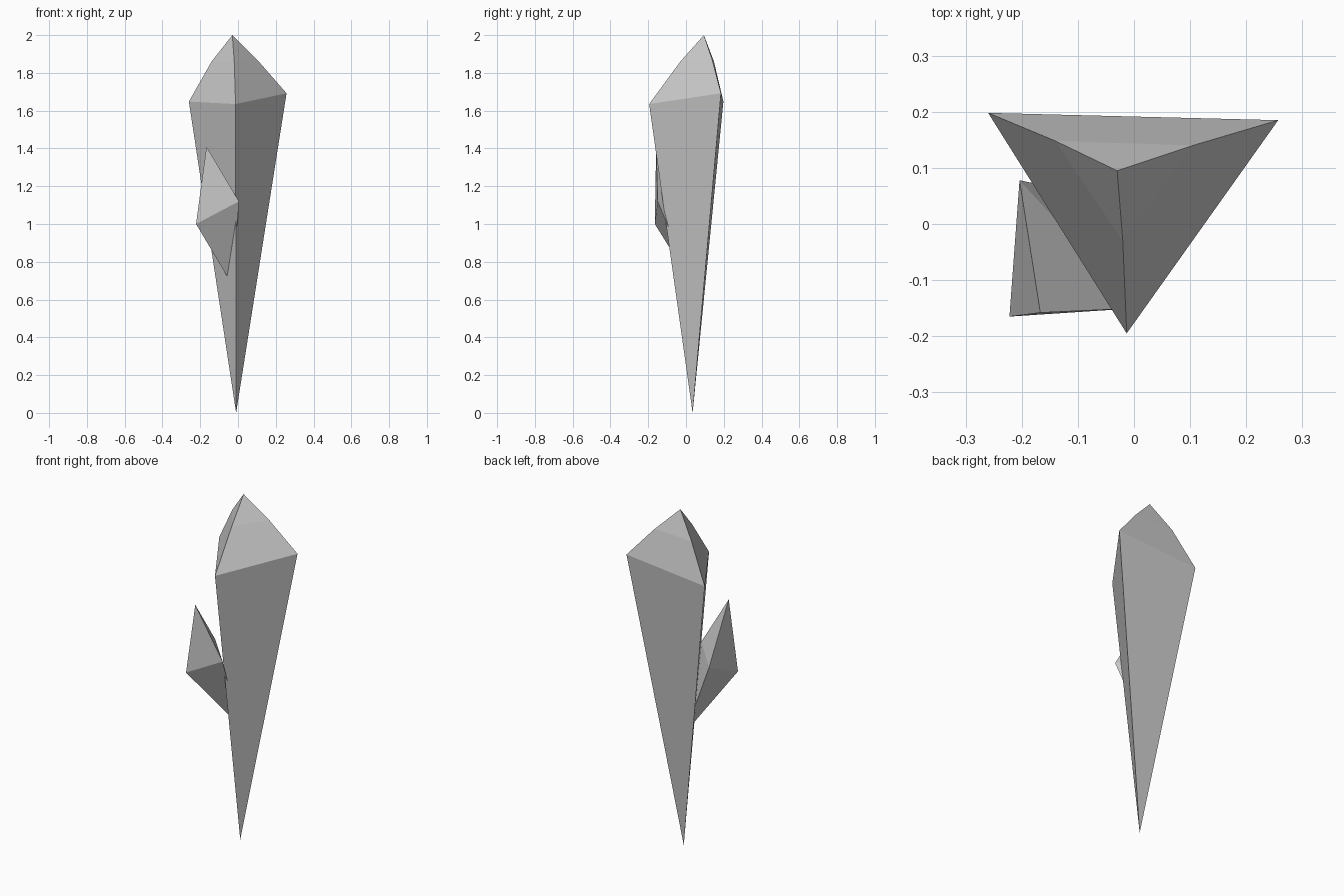
import bpy, bmesh

if "Cube" in bpy.data.objects:
    bpy.data.objects.remove(bpy.data.objects["Cube"])


def crystal(name, tip, rings, apex):
    """Three-sided shard: lower tip, triangular rings, upper apex."""
    bm = bmesh.new()
    low = bm.verts.new(tip)
    levels = [[bm.verts.new(p) for p in ring] for ring in rings]
    top = bm.verts.new(apex)
    for i in range(3):
        j = (i + 1) % 3
        bm.faces.new((low, levels[0][j], levels[0][i]))
        for a, b in zip(levels, levels[1:]):
            bm.faces.new((a[i], a[j], b[j], b[i]))
        bm.faces.new((levels[-1][i], levels[-1][j], top))
    bmesh.ops.recalc_face_normals(bm, faces=bm.faces)
    mesh = bpy.data.meshes.new(name)
    bm.to_mesh(mesh)
    bm.free()
    obj = bpy.data.objects.new(name, mesh)
    bpy.context.collection.objects.link(obj)
    return obj


# Tall main shard with a slightly bulging cap
crystal("main_crystal", (-0.01, 0.035, 0.0),
        [[(-0.26, 0.198, 1.648), (-0.013, -0.195, 1.635), (0.257, 0.185, 1.692)],
         [(-0.14, 0.148, 1.86), (-0.02, -0.03, 1.86), (0.105, 0.14, 1.866)]],
        (-0.03, 0.095, 2.0))

# Small shard growing out of the left side
crystal("side_crystal", (-0.026, 0.04, 0.67),
        [[(-0.222, -0.165, 1.0), (0.005, -0.15, 1.12), (-0.204, 0.078, 1.11)]],
        (-0.167, -0.158, 1.41))
